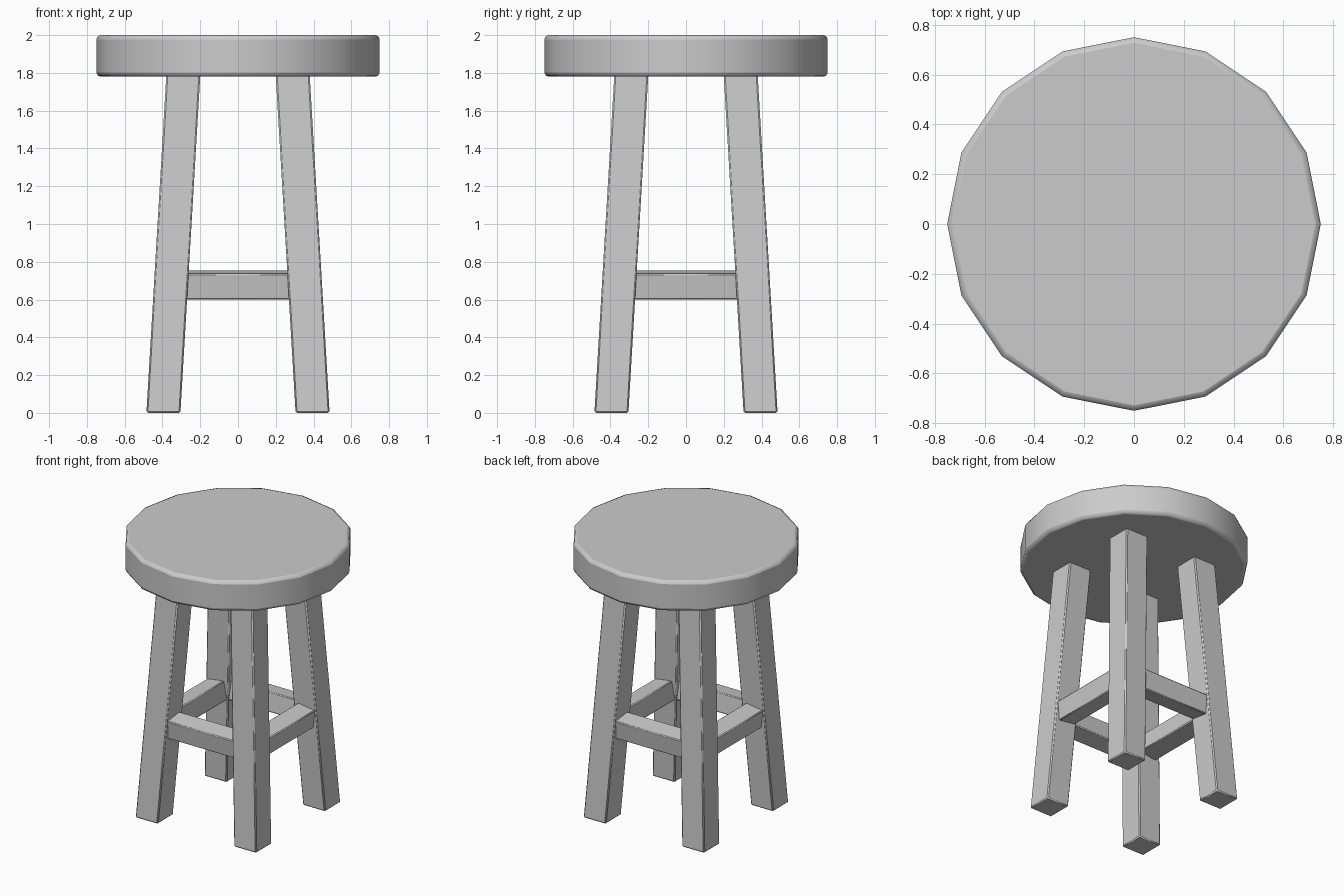
import bpy
import math
from mathutils import Matrix, Vector

if "Cube" in bpy.data.objects:
    bpy.data.objects.remove(bpy.data.objects["Cube"])


def soften(obj, width, segments):
    """Small rounded edges, smooth shading below the sharp angle."""
    mod = obj.modifiers.new("edge_bevel", 'BEVEL')
    mod.width = width
    mod.segments = segments
    mod.limit_method = 'ANGLE'
    mod.angle_limit = math.radians(40)
    bpy.ops.object.shade_smooth_by_angle(angle=math.radians(30))


def box(name, size, matrix):
    """Cube of the given size with a transform baked into its mesh."""
    bpy.ops.mesh.primitive_cube_add(size=1)
    obj = bpy.context.object
    obj.name = name
    obj.data.transform(matrix @ Matrix.Diagonal((*size, 1)))
    return obj


# Round seat: 16 sides, corners on the axes
bpy.ops.mesh.primitive_cylinder_add(vertices=16, radius=0.75, depth=0.22,
                                    location=(0, 0, 1.89))
bpy.context.object.name = "seat"
soften(bpy.context.object, 0.022, 2)

# Four splayed legs: level ends, leaning inward towards the seat
LEG_H, FOOT, LEAN = 1.80, 0.395, 0.105 / 1.78
for label, sx, sy in (("front_left", -1, -1), ("front_right", 1, -1),
                      ("back_left", -1, 1), ("back_right", 1, 1)):
    leg = box(label + "_leg", (0.18, 0.18, LEG_H),
              Matrix.Translation((0, 0, LEG_H / 2)))
    for v in leg.data.vertices:
        inset = FOOT - LEAN * v.co.z
        v.co += Vector((sx * inset, sy * inset, 0))
    soften(leg, 0.008, 1)

# Four square stretchers, slightly rolled, set into the legs
roll = Matrix.Rotation(math.radians(8), 4, 'X')
for i, label in enumerate(("front", "right", "back", "left")):
    turn = Matrix.Rotation(i * math.pi / 2, 4, 'Z')
    place = Matrix.Translation((0, -0.355, 0.678))
    box(label + "_stretcher", (0.64, 0.138, 0.138), turn @ place @ roll)
    soften(bpy.context.object, 0.006, 1)
